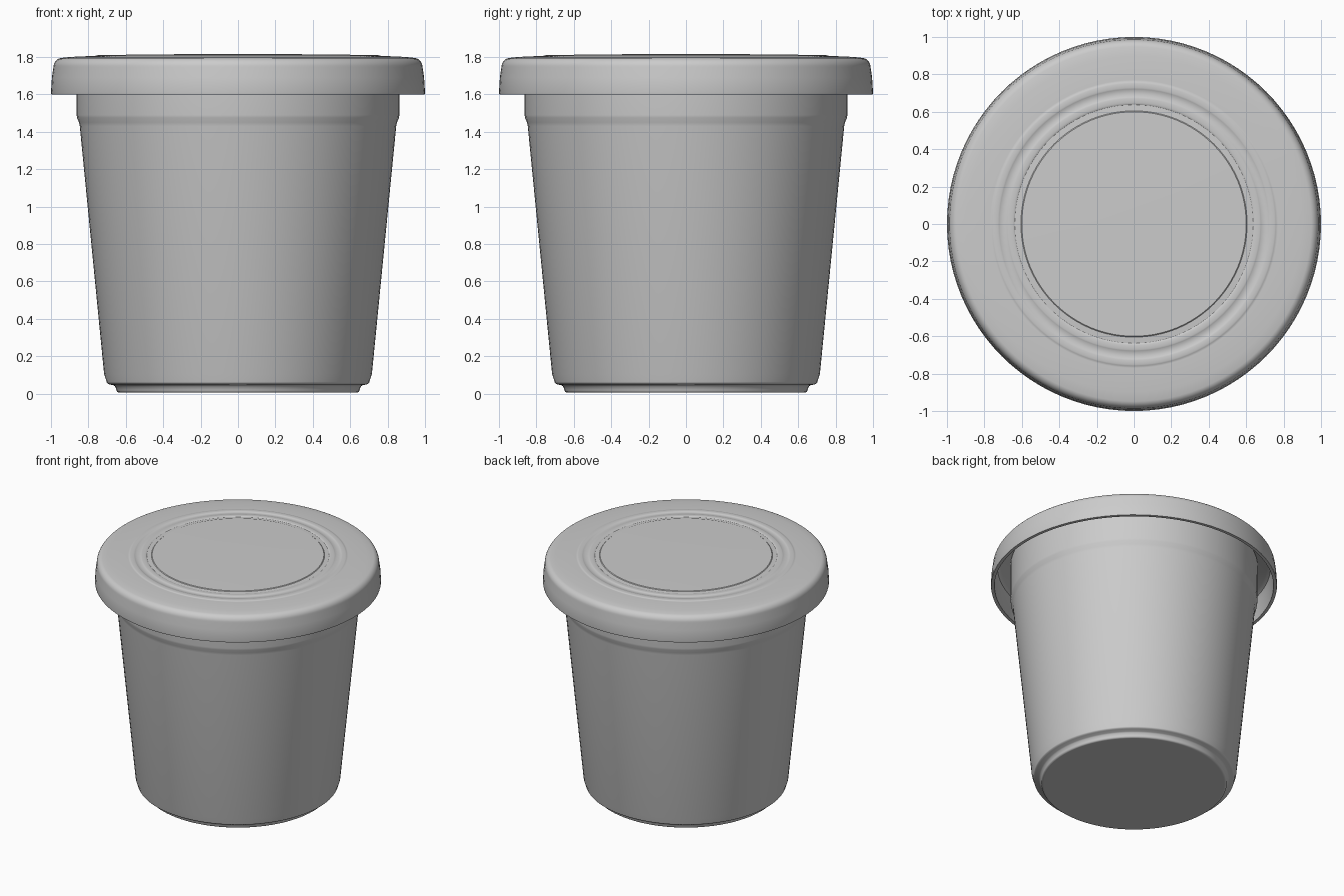
import bpy, bmesh, math

old = bpy.data.objects.get("Cube")
if old:
    bpy.data.objects.remove(old, do_unlink=True)

SIDES = 96

grey = bpy.data.materials.new("light_grey")
grey.use_nodes = True
colour = (0.6, 0.6, 0.6, 1)
grey.diffuse_color = colour
grey.node_tree.nodes["Principled BSDF"].inputs["Base Color"].default_value = colour


def lathe(name, profile):
    """Spin a (radius, height) profile about z; points on the axis become poles."""
    bm = bmesh.new()
    verts = [bm.verts.new((r, 0, z)) for r, z in profile]
    edges = [bm.edges.new(pair) for pair in zip(verts, verts[1:])]
    bmesh.ops.spin(bm, geom=verts + edges, cent=(0, 0, 0), axis=(0, 0, 1),
                   angle=math.tau, steps=SIDES, use_merge=True)
    bmesh.ops.remove_doubles(bm, verts=bm.verts, dist=0.0005)
    bmesh.ops.recalc_face_normals(bm, faces=bm.faces)
    mesh = bpy.data.meshes.new(name)
    bm.to_mesh(mesh)
    bm.free()
    mesh.materials.append(grey)
    obj = bpy.data.objects.new(name, mesh)
    bpy.context.collection.objects.link(obj)
    bpy.ops.object.select_all(action="DESELECT")
    obj.select_set(True)
    bpy.context.view_layer.objects.active = obj
    bpy.ops.object.shade_smooth_by_angle(angle=math.radians(35))
    return obj


def arc(cx, cz, rx, rz, start, end, steps=8):
    """Elliptical arc for rounded corners, angles in degrees."""
    angles = [math.radians(start + (end - start) * i / steps) for i in range(steps + 1)]
    return [(cx + rx * math.cos(a), cz + rz * math.sin(a)) for a in angles]


# Tapered cup: stepped foot, sloping wall, stacking shoulder, hollow inside
cup = [(0, 0.005), (0.63, 0.005)]
cup += arc(0.635, 0.02, 0.015, 0.015, -90, 0, 4)
cup += [(0.657, 0.038), (0.665, 0.045), (0.69, 0.05)]
cup += arc(0.69, 0.065, 0.013, 0.013, -60, 0, 4)
cup += [(0.716, 0.105), (0.846, 1.43), (0.85, 1.45), (0.861, 1.475),
        (0.863, 1.49), (0.864, 1.76), (0.84, 1.76), (0.82, 1.43),
        (0.69, 0.1), (0, 0.1)]
lathe("cup", cup)

# Overhanging lid: thin skirt, rounded shoulder, two fine rings around the centre
lid = [(0, 1.77), (0.93, 1.77), (0.955, 1.755), (0.965, 1.72), (0.975, 1.6),
       (0.998, 1.6), (1.0, 1.61), (0.995, 1.69)]
lid += arc(0.94, 1.745, 0.047, 0.05, 0, 80)
lid += [(0.9, 1.8), (0.77, 1.806)]
for radius in (0.74, 0.66):
    lid += arc(radius, 1.806, 0.022, 0.004, 0, 180, 6)
lid += [(0.605, 1.808), (0.6, 1.812), (0.3, 1.815), (0, 1.816)]
lathe("lid", lid)
